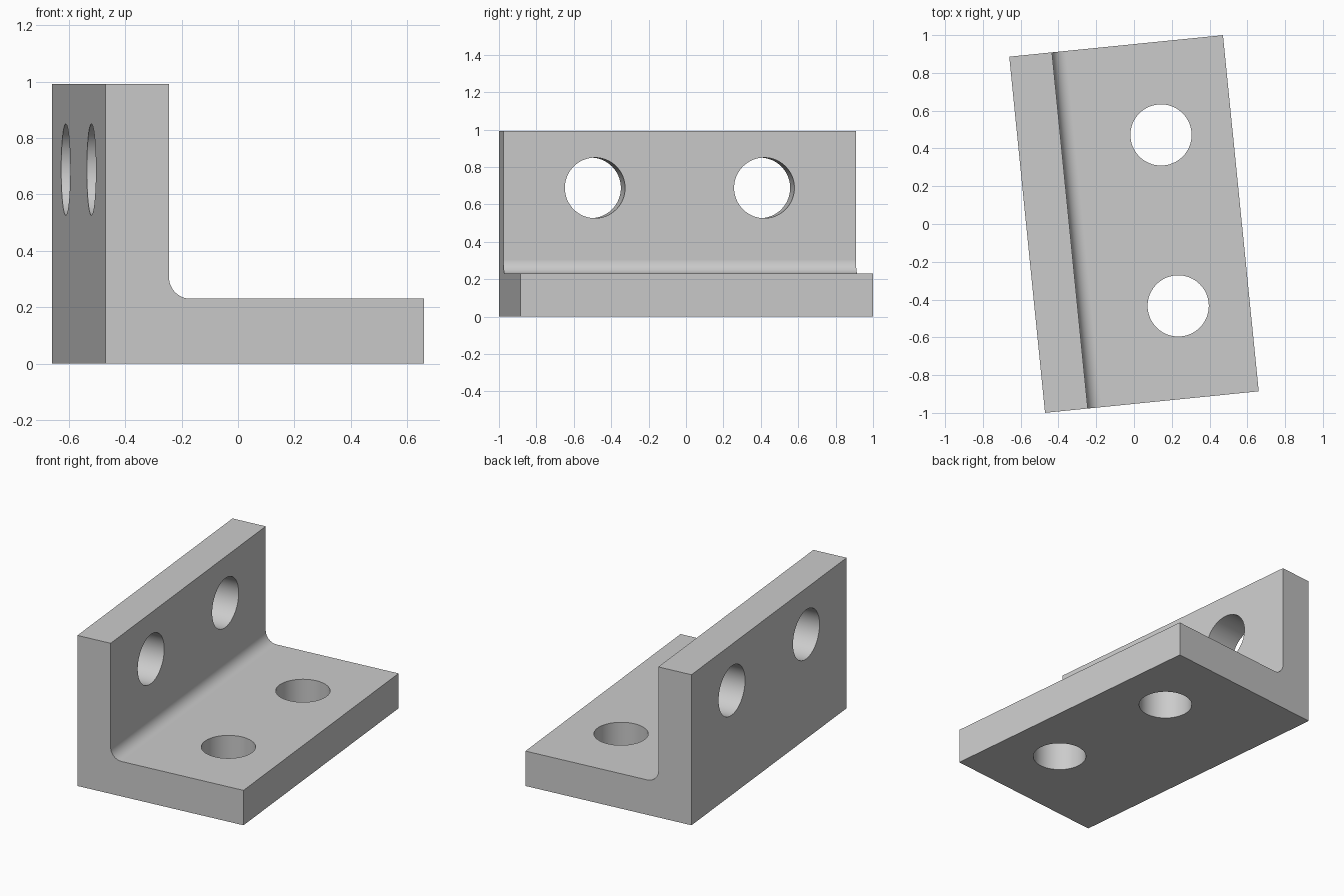
import bpy, bmesh, math
from mathutils import Matrix

if "Cube" in bpy.data.objects:
    bpy.data.objects.remove(bpy.data.objects["Cube"], do_unlink=True)

U = 0.0758                     # base unit of the bracket
W, L = 15 * U, 25 * U          # flange width, bracket length
H, T, R = 0.992, 0.23, U       # height, thickness, inner fillet radius
HOLE_R = 0.162
TURN = Matrix.Rotation(math.radians(5.74), 4, "Z")

grey = bpy.data.materials.new("plain grey")
grey.use_nodes = True
colour = (0.6, 0.6, 0.6, 1)
grey.diffuse_color = colour
grey.node_tree.nodes["Principled BSDF"].inputs["Base Color"].default_value = colour


def make_object(name, bm):
    bmesh.ops.recalc_face_normals(bm, faces=bm.faces)
    mesh = bpy.data.meshes.new(name)
    bm.to_mesh(mesh)
    bm.free()
    mesh.materials.append(grey)
    obj = bpy.data.objects.new(name, mesh)
    bpy.context.collection.objects.link(obj)
    return obj


# L-shaped section with a rounded inner corner, extruded along its length
left, wall = -W / 2, -W / 2 + 3 * U
section = [(left, 0), (W / 2, 0), (W / 2, T)]
steps = 12
for i in range(steps + 1):
    a = math.pi / 2 * (1 + i / steps)
    section.append((wall + R - R * math.sin(a - math.pi / 2),
                    T + R + R * math.sin(-math.pi / 2 - (a - math.pi / 2))))
section += [(wall, H), (left, H)]

bm = bmesh.new()
face = bm.faces.new([bm.verts.new((x, -L / 2, z)) for x, z in section])
ext = bmesh.ops.extrude_face_region(bm, geom=[face])
bmesh.ops.translate(bm, vec=(0, L, 0),
                    verts=[v for v in ext["geom"] if isinstance(v, bmesh.types.BMVert)])
bracket = make_object("angle_bracket", bm)

# Bolt holes: a pair through the base and a pair through the wall
bm = bmesh.new()
for y in (-6 * U, 6 * U):
    base = Matrix.Translation((W / 2 - 5 * U, y, T / 2))
    upright = Matrix.Translation((left + 1.5 * U, y, 0.688)) @ Matrix.Rotation(math.pi / 2, 4, "Y")
    for place in (base, upright):
        bmesh.ops.create_cone(bm, cap_ends=True, segments=64, radius1=HOLE_R,
                              radius2=HOLE_R, depth=T + 0.1, matrix=place)
cutter = make_object("hole_cutter", bm)
cutter.hide_render = True

cut = bracket.modifiers.new("bolt holes", "BOOLEAN")
cut.operation = "DIFFERENCE"
cut.solver = "EXACT"
cut.object = cutter
bpy.ops.object.select_all(action="DESELECT")
bpy.context.view_layer.objects.active = bracket
bracket.select_set(True)
bpy.ops.object.modifier_apply(modifier=cut.name)
bpy.data.objects.remove(cutter, do_unlink=True)

# Smooth the fillet and bores, keep the edges crisp, then turn the bracket
bpy.ops.object.shade_smooth_by_angle(angle=math.radians(30))
weighted = bracket.modifiers.new("flat face normals", "WEIGHTED_NORMAL")
weighted.keep_sharp = True
bracket.data.transform(TURN)
